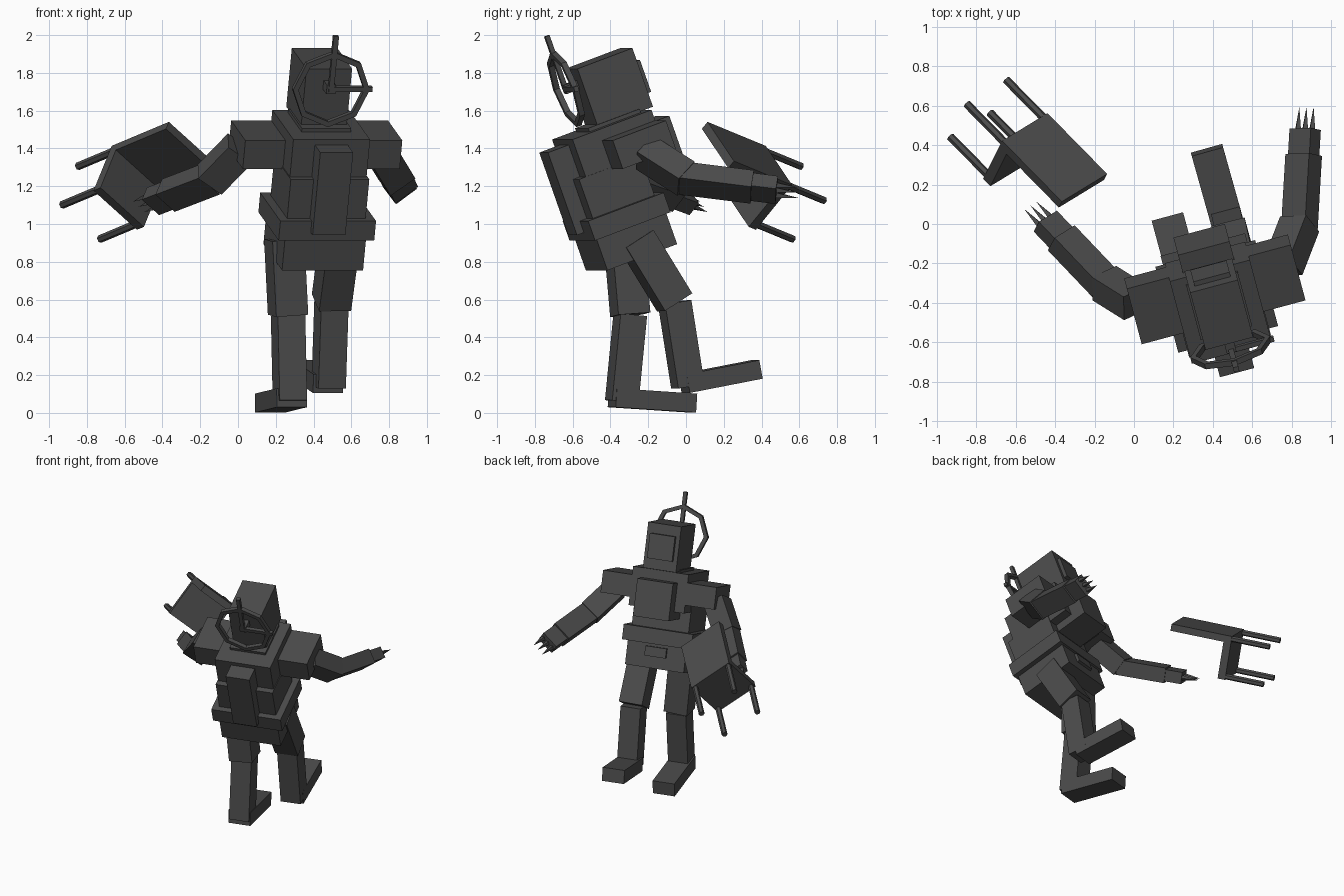
import bpy, bmesh, math
from mathutils import Matrix, Vector

if "Cube" in bpy.data.objects:
    bpy.data.objects.remove(bpy.data.objects["Cube"])

mat = bpy.data.materials.new("dark grey")
mat.diffuse_color = (0.07, 0.07, 0.07, 1)
mat.use_nodes = True
mat.node_tree.nodes["Principled BSDF"].inputs["Base Color"].default_value = mat.diffuse_color


def finish(name, bm, matrix):
    me = bpy.data.meshes.new(name)
    bmesh.ops.recalc_face_normals(bm, faces=bm.faces)
    bm.to_mesh(me)
    bm.free()
    me.materials.append(mat)
    ob = bpy.data.objects.new(name, me)
    ob.matrix_world = matrix
    bpy.context.collection.objects.link(ob)
    return ob


def frame(x, y, z, origin=(0, 0, 0)):
    m = Matrix((x, y, z)).transposed().to_4x4()
    m.translation = Vector(origin)
    return m


def box(name, lo, hi, matrix):
    lo, hi = Vector(lo), Vector(hi)
    bm = bmesh.new()
    bmesh.ops.create_cube(bm, size=1)
    for v in bm.verts:
        v.co = (lo + hi) / 2 + Vector(a * b for a, b in zip(v.co, hi - lo))
    return finish(name, bm, matrix)


def rod(name, a, b, r1, r2, sides, matrix):
    a, b = Vector(a), Vector(b)
    bm = bmesh.new()
    bmesh.ops.create_cone(bm, cap_ends=True, segments=sides, radius1=r1, radius2=r2, depth=(b - a).length)
    q = (b - a).to_track_quat('Z', 'Y').to_matrix().to_4x4()
    bm.transform(Matrix.Translation((a + b) / 2) @ q)
    return finish(name, bm, matrix)


def limb_frame(a, b, side):
    # z runs from a to b, x follows the side direction
    z = (Vector(b) - Vector(a)).normalized()
    x = Vector(side)
    x = (x - z * x.dot(z)).normalized()
    return frame(x, z.cross(x), z, a)


def limb(name, a, b, w, d, side):
    m = limb_frame(a, b, side)
    length = (Vector(b) - Vector(a)).length
    box(name, (-w / 2, -d / 2, 0), (w / 2, d / 2, length), m)
    return m, length


# Body frame: turned 15 degrees and leaning back 20 degrees
B = Matrix.Rotation(math.radians(15), 4, 'Z') @ Matrix.Rotation(math.radians(20), 4, 'X')
side = (0.966, 0.259, 0)
C = 0.31  # body centre line


def body(name, half, f0, f1, u0, u1):
    return box(name, (C - half, f0, u0), (C + half, f1, u1), B)


body("hips", 0.222, -0.28, 0.126, 0.905, 1.10)
body("belt", 0.262, -0.30, 0.14, 1.08, 1.19)
body("belt_buckle", 0.08, 0.1, 0.145, 0.99, 1.06)
body("abdomen", 0.215, -0.26, 0.10, 1.17, 1.41)
body("chest", 0.21, -0.22, 0.24, 1.34, 1.62)
body("chest_plate", 0.135, 0.08, 0.34, 1.28, 1.55)
body("backpack", 0.09, -0.34, -0.2, 1.125, 1.59)
body("collar", 0.135, -0.10, 0.2, 1.58, 1.64)
body("head", 0.125, -0.045, 0.275, 1.625, 1.955)
body("face_plate", 0.095, 0.26, 0.30, 1.70, 1.88)
for s, n in ((-1, "left"), (1, "right")):
    x0, x1 = sorted((C + s * 0.2, C + s * 0.43))
    box(n + "_shoulder", (x0, -0.07, 1.40), (x1, 0.24, 1.56), B)

# Ring with two hands behind the head
bm = bmesh.new()
rows = []
for i in range(8):
    a = math.radians(45 * i)
    rows.append([bm.verts.new(((0.195 + dr) * math.cos(a), dy, (0.195 + dr) * math.sin(a)))
                 for dr, dy in ((-0.015, -0.015), (0.015, -0.015), (0.015, 0.015), (-0.015, 0.015))])
for i in range(8):
    p, q = rows[i], rows[(i + 1) % 8]
    for k in range(4):
        bm.faces.new((p[k], p[(k + 1) % 4], q[(k + 1) % 4], q[k]))
finish("ring", bm, B @ Matrix.Translation((C, -0.11, 1.865)))
box("ring_hand_up", (C - 0.014, -0.125, 1.85), (C + 0.014, -0.10, 2.165), B)
box("ring_hand_side", (C, -0.125, 1.852), (C + 0.225, -0.10, 1.88), B)
box("ring_mount", (C - 0.025, -0.12, 1.84), (C + 0.025, -0.03, 1.89), B)

# Arms: upper arm, forearm, hand, three claws
arms = {
    "left": ((0.01, -0.40, 1.40), (-0.15, -0.30, 1.235), (-0.45, 0.015, 1.12), (0.7, 0.4, -0.6)),
    "right": ((0.755, -0.22, 1.38), (0.84, 0.0, 1.24), (0.868, 0.48, 1.18), (0.8, 0, 0.6)),
}
for n, (sh, el, wr, hint) in arms.items():
    el, wr = Vector(el), Vector(wr)
    mid = el.lerp(wr, 0.73)
    limb(n + "_upper_arm", sh, el, 0.16, 0.14, hint)
    limb(n + "_forearm", el - (wr - el) * 0.06, mid, 0.15, 0.11, hint)
    m, length = limb(n + "_hand", mid, wr, 0.135, 0.085, hint)
    for k in (-1, 0, 1):
        rod(n + "_claw", (k * 0.045, 0, length - 0.01), (k * 0.045, 0, length + 0.115), 0.02, 0.0, 4, m)

# Legs: thigh, shin, foot
legs = {
    "left": ((0.245, -0.33, 0.92), (0.265, -0.295, 0.52), (0.275, -0.34, 0.06),
             (0.285, -0.39, 0.08), (0.17, 0.035, 0.052)),
    "right": ((0.54, -0.265, 0.92), (0.495, -0.06, 0.585), (0.48, 0.01, 0.14),
              (0.478, -0.01, 0.155), (0.37, 0.375, 0.23)),
}
for n, (hip, knee, ankle, heel, toe) in legs.items():
    limb(n + "_thigh", hip, knee, 0.175, 0.175, side)
    limb(n + "_shin", knee, ankle, 0.15, 0.145, side)
    limb(n + "_foot", heel, toe, 0.165, 0.1, side)

# Tumbling chair, built upright in its own frame
e1 = Vector((0.085, 0.17, 0.21)).normalized()
e2 = Vector((0.205, 0.125, -0.185)).normalized()
up = e2.cross(e1).normalized()
H = frame(e2, up.cross(e2), up, (-0.79, 0.5875, 1.1125))
box("chair_seat", (-0.17, -0.16, 0.28), (0.17, 0.16, 0.335), H)
box("chair_back", (-0.17, 0.11, 0.28), (0.17, 0.16, 0.73), H)
for sx in (-1, 1):
    for sy in (-1, 1):
        p = (sx * 0.148, sy * 0.138)
        rod("chair_leg", (*p, 0), (*p, 0.3), 0.021, 0.021, 6, H)
